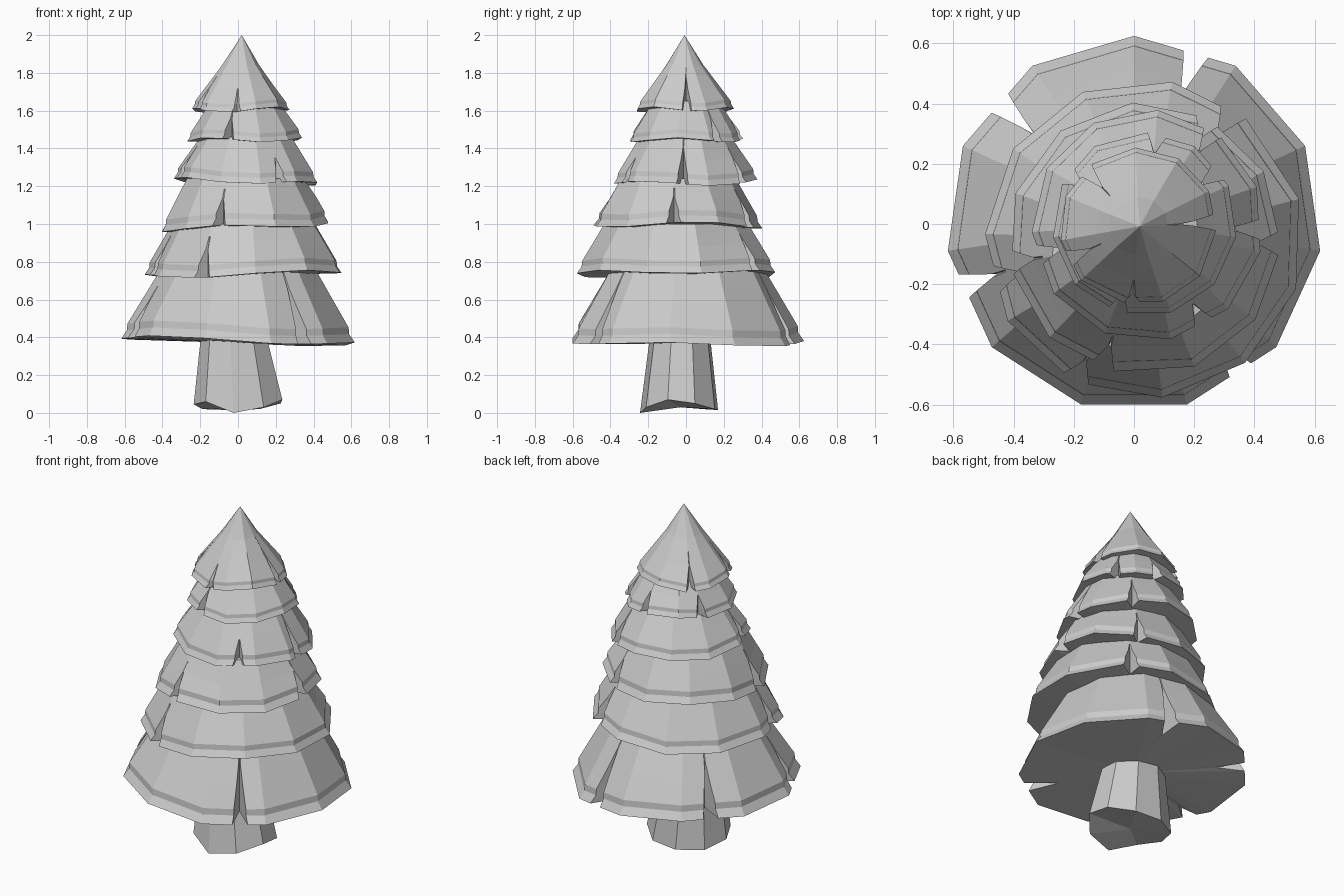
import bpy, bmesh
from math import radians, sin, cos, pi

if "Cube" in bpy.data.objects:
    bpy.data.objects.remove(bpy.data.objects["Cube"])


def make_object(name, rings, bottom, top):
    """Join closed rings bottom to top and fan both ends to a centre point."""
    bm = bmesh.new()
    loops = [[bm.verts.new(p) for p in ring] for ring in rings]
    n = len(loops[0])
    for a, b in zip(loops, loops[1:]):
        for i in range(n):
            j = (i + 1) % n
            bm.faces.new((a[i], a[j], b[j], b[i]))
    lo, hi = bm.verts.new(bottom), bm.verts.new(top)
    for i in range(n):
        j = (i + 1) % n
        bm.faces.new((loops[0][j], loops[0][i], lo))
        bm.faces.new((loops[-1][i], loops[-1][j], hi))
    bmesh.ops.recalc_face_normals(bm, faces=bm.faces)
    mesh = bpy.data.meshes.new(name)
    bm.to_mesh(mesh)
    bm.free()
    obj = bpy.data.objects.new(name, mesh)
    bpy.context.collection.objects.link(obj)
    return obj


def poly_factor(deg, phase, n):
    """Radius of a unit n-gon in the given direction."""
    step = 2 * pi / n
    return cos(step / 2) / cos((radians(deg - phase) % step) - step / 2)


def branch_tier(name, cx, cy, R, z, rt, zt, phase, notches, w, lip, tilt=(0, 0), apex=None, n=11):
    """Skirt of branches; notches = {direction in degrees: depth 0..1}."""
    def gap(a, b):
        return abs((a - b + 180) % 360 - 180)
    # Corner directions, leaving room for the notches
    dirs = []
    for i in range(n):
        a = phase + i * 360 / n
        if all(gap(a, c) > w * 1.6 for c in notches):
            dirs.append((a % 360, a, 0))
    for c in notches:
        dirs += [((c - w) % 360, c, -w), (c % 360, c, None), ((c + w) % 360, c, w)]
    dirs.sort(key=lambda d: d[0])

    # Skirt profile: flared lip, small step, then the sloping skin
    rs, zs = R - lip * .42, z + lip
    profile = [(R, z), (rs + .003, z + lip * .55), (rs, zs)]
    profile += [(rs + (rt - rs) * f, zs + (zt - zs) * f) for f in (.4, .7, 1)]
    rings = []
    for k, (r, h) in enumerate(profile):
        ring = []
        for _, c, off in dirs:
            a, rr = c, r
            if off is None:
                rr = min(r, R - notches[c] * (R - rt))
            elif off:
                floor = R - notches[c] * (R - rt)
                a = c + off * max(.1, min(1, (r - floor) / (R - floor)))
            rr *= poly_factor(a, phase, n)
            t = radians(a)
            s = 1 if k < 3 else (.6, .3, 0)[k - 3]
            dz = s * (tilt[0] * cos(t) + tilt[1] * sin(t) + .012 * sin(3 * t + phase))
            ring.append((cx + rr * cos(t), cy + rr * sin(t), h + dz))
        rings.append(ring)
    return make_object(name, rings, (cx, cy, z - .01), apex or (cx, cy, zt + .03))


# Branch tiers from the ground up
branch_tier("branch_tier_1", 0, 0, .625, .38, .42, .75, 90,
            {70: .8, -54: .9, -160: .6, 138: .8}, 4, .08, (-.02, -.005))
branch_tier("branch_tier_2", .035, -.05, .53, .735, .385, 1.0, 80,
            {-116: .6, 55: .7, 195: .6}, 5, .065, (.015, 0))
branch_tier("branch_tier_3", .035, -.05, .455, .985, .315, 1.24, 95,
            {-108: .6, -2: .6, 62: .6, 190: .6}, 5, .065, (.015, 0))
branch_tier("branch_tier_4", .045, -.005, .385, 1.225, .245, 1.46, 85,
            {-60: .5, -2: .8, 55: .6, 195: .6}, 5, .055, (-.012, 0))
branch_tier("branch_tier_5", .035, 0, .307, 1.445, .18, 1.65, 90,
            {-107: .6, 35: .6, 82: .5, 148: .5}, 6, .045)
branch_tier("tree_top", .015, -.008, .262, 1.605, .10, 1.842, 92,
            {-95: .2, 3: .75, 133: .5, 205: .5}, 6, .04, (.006, 0), (.02, -.008, 2.0))

# Trunk: roughly chopped, uneven base that narrows upward
chop = [0, .03, .07, .05, .02, .015, .02, .045, .06]
base, collar = [], []
for i, h in enumerate(chop):
    t = radians(-97 + i * 360 / len(chop))
    base.append((.005 + .24 * cos(t), -.035 + .21 * sin(t), h))
    collar.append((-.02 + .175 * cos(t), -.03 + .16 * sin(t), .42))
make_object("trunk", [base, collar], (0, -.03, .03), (-.02, -.03, .43))
